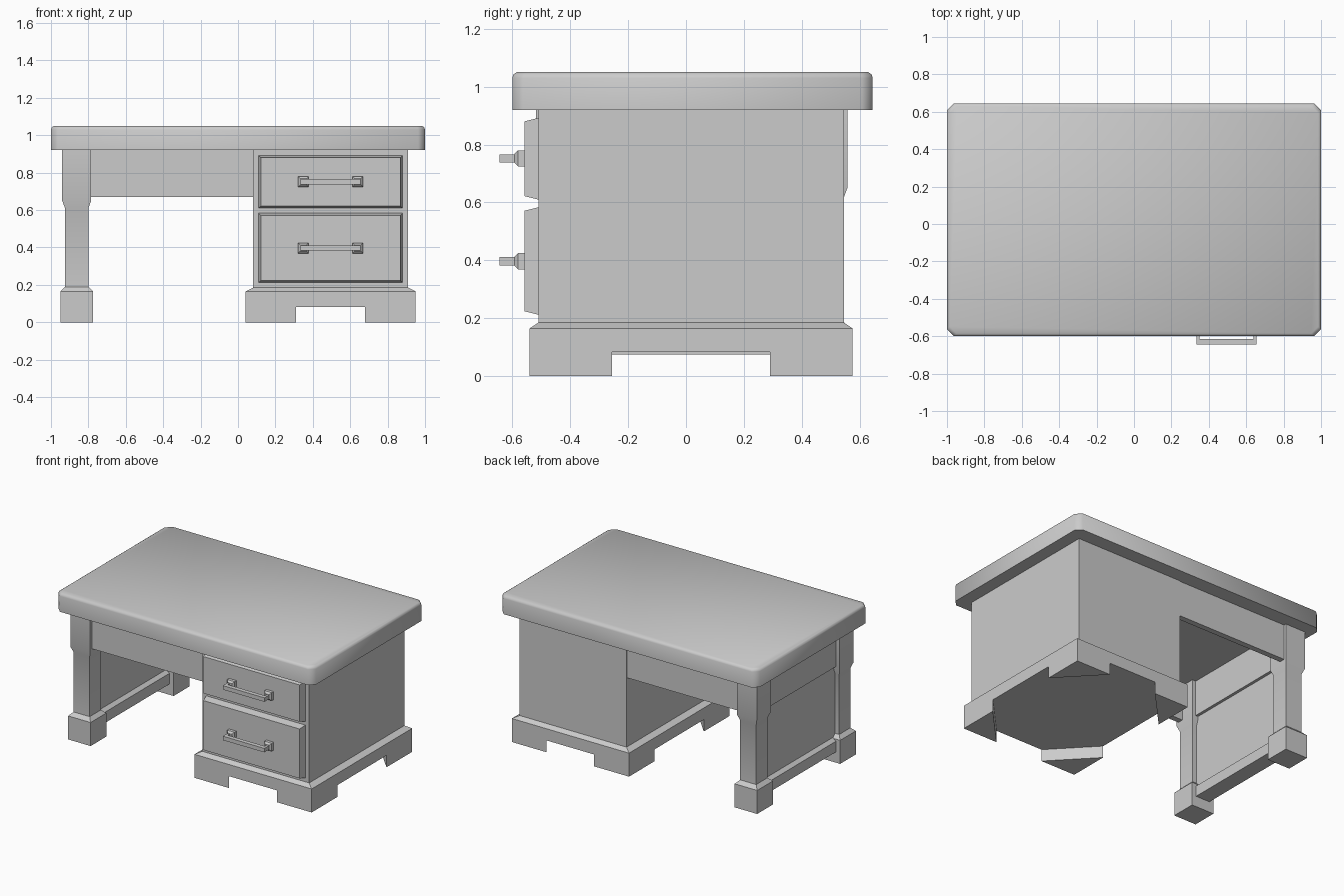
import bpy
import bmesh
import math

if "Cube" in bpy.data.objects:
    bpy.data.objects.remove(bpy.data.objects["Cube"], do_unlink=True)

grey = bpy.data.materials.new("plain_grey")
grey.use_nodes = True
GREY = (0.6, 0.6, 0.6, 1)
grey.diffuse_color = GREY
grey.node_tree.nodes["Principled BSDF"].inputs["Base Color"].default_value = GREY


def finish(name, bm, smooth=None):
    bmesh.ops.recalc_face_normals(bm, faces=bm.faces)
    mesh = bpy.data.meshes.new(name)
    bm.to_mesh(mesh)
    bm.free()
    obj = bpy.data.objects.new(name, mesh)
    bpy.context.collection.objects.link(obj)
    mesh.materials.append(grey)
    if smooth:
        bpy.ops.object.select_all(action="DESELECT")
        obj.select_set(True)
        bpy.context.view_layer.objects.active = obj
        bpy.ops.object.shade_smooth_by_angle(angle=math.radians(smooth))
    return obj


def loft(name, rings, smooth=None):
    """Skin a stack of equal-sized point loops and cap both ends."""
    bm = bmesh.new()
    loops = [[bm.verts.new(p) for p in ring] for ring in rings]
    n = len(loops[0])
    for low, high in zip(loops, loops[1:]):
        for i in range(n):
            j = (i + 1) % n
            bm.faces.new((low[i], low[j], high[j], high[i]))
    bm.faces.new(loops[0])
    bm.faces.new(loops[-1])
    return finish(name, bm, smooth)


def rect(x0, x1, y0, y1, z):
    return [(x0, y0, z), (x1, y0, z), (x1, y1, z), (x0, y1, z)]


def upright(x0, x1, z0, z1, y):
    return [(x0, y, z0), (x1, y, z0), (x1, y, z1), (x0, y, z1)]


def box(name, x0, x1, y0, y1, z0, z1):
    return loft(name, [rect(x0, x1, y0, y1, z0), rect(x0, x1, y0, y1, z1)])


def clipped(inset, z, cut=0.037):
    """Rectangle of the top with its four corners cut off."""
    x, y0, y1 = 1 - inset, -0.6 + inset, 0.645 - inset
    return [(-x + cut, y0, z), (x - cut, y0, z), (x, y0 + cut, z), (x, y1 - cut, z),
            (x - cut, y1, z), (-x + cut, y1, z), (-x, y1 - cut, z), (-x, y0 + cut, z)]


# Table top with softened upper edge
loft("table_top", [clipped(0, 0.92), clipped(0, 1.03), clipped(0.004, 1.042),
                   clipped(0.015, 1.05)], smooth=50)

# Drawer pedestal and its stepped plinth
PX0, PX1, PY0, PY1 = 0.08, 0.91, -0.51, 0.545
BX0, BX1, BY0, BY1 = 0.04, 0.95, -0.54, 0.575
box("pedestal", PX0, PX1, PY0, PY1, 0.16, 0.92)
loft("plinth", [rect(BX0, BX1, BY0, BY1, 0.083), rect(BX0, BX1, BY0, BY1, 0.165),
                rect(PX0, PX1, PY0, PY1, 0.185)])

# Triangular corner feet under the plinth
for side, x, dx in (("right", BX0, 0.27), ("left", BX1, -0.27)):
    for end, y, dy in (("front", BY0, 0.285), ("back", BY1, -0.285)):
        loft(f"plinth_foot_{end}_{side}",
             [[(x, y, z), (x + dx, y, z), (x, y + dy, z)] for z in (0, 0.083)])

# Drawers with bevelled fronts and bar handles
for label, z0, z1, hz in (("upper", 0.61, 0.892, 0.752), ("lower", 0.212, 0.583, 0.397)):
    b = 0.012
    loft(f"{label}_drawer", [upright(0.11, 0.88, z0, z1, -0.505),
                             upright(0.11, 0.88, z0, z1, PY0),
                             upright(0.11 + b, 0.88 - b, z0 + b, z1 - b, -0.558)])
    for side, x, post in (("right", 0.35, 0.342), ("left", 0.64, 0.648)):
        rings = [(0.028, -0.555), (0.028, -0.58), (0.016, -0.592)]
        loft(f"{label}_handle_mount_{side}",
             [upright(x - h, x + h, hz - h, hz + h, y) for h, y in rings])
        box(f"{label}_handle_post_{side}", post - 0.008, post + 0.008,
            -0.62, -0.585, hz - 0.014, hz + 0.014)
    box(f"{label}_handle_bar", 0.334, 0.656, -0.645, -0.615, hz - 0.014, hz + 0.014)

# Free-standing legs: wide foot, slim shaft, wide head
LX, LEGS = -0.8625, {"front": -0.44, "back": 0.48}
PROFILE = [(0.0875, 0), (0.0875, 0.165), (0.0625, 0.19), (0.0625, 0.61),
           (0.0775, 0.65), (0.0775, 0.92)]
for end, y in LEGS.items():
    loft(f"{end}_leg", [rect(LX - h, LX + h, y - h, y + h, z) for h, z in PROFILE],
         smooth=35)

# Aprons across the knee space
box("front_apron", LX, PX0 + 0.01, -0.5, -0.46, 0.67, 0.92)
box("back_apron", LX, PX0 + 0.01, 0.5, 0.54, 0.67, 0.92)

# Side panel framed by an upper and a lower rail
Y0, Y1 = LEGS["front"], LEGS["back"]
box("side_panel", LX - 0.03, LX + 0.03, Y0, Y1, 0.15, 0.7)
box("side_upper_rail", LX - 0.05, LX + 0.05, Y0, Y1, 0.67, 0.92)
loft("side_lower_rail", [rect(LX - h, LX + h, Y0, Y1, z)
                         for h, z in ((0.055, 0.075), (0.055, 0.15), (0.03, 0.17))])
